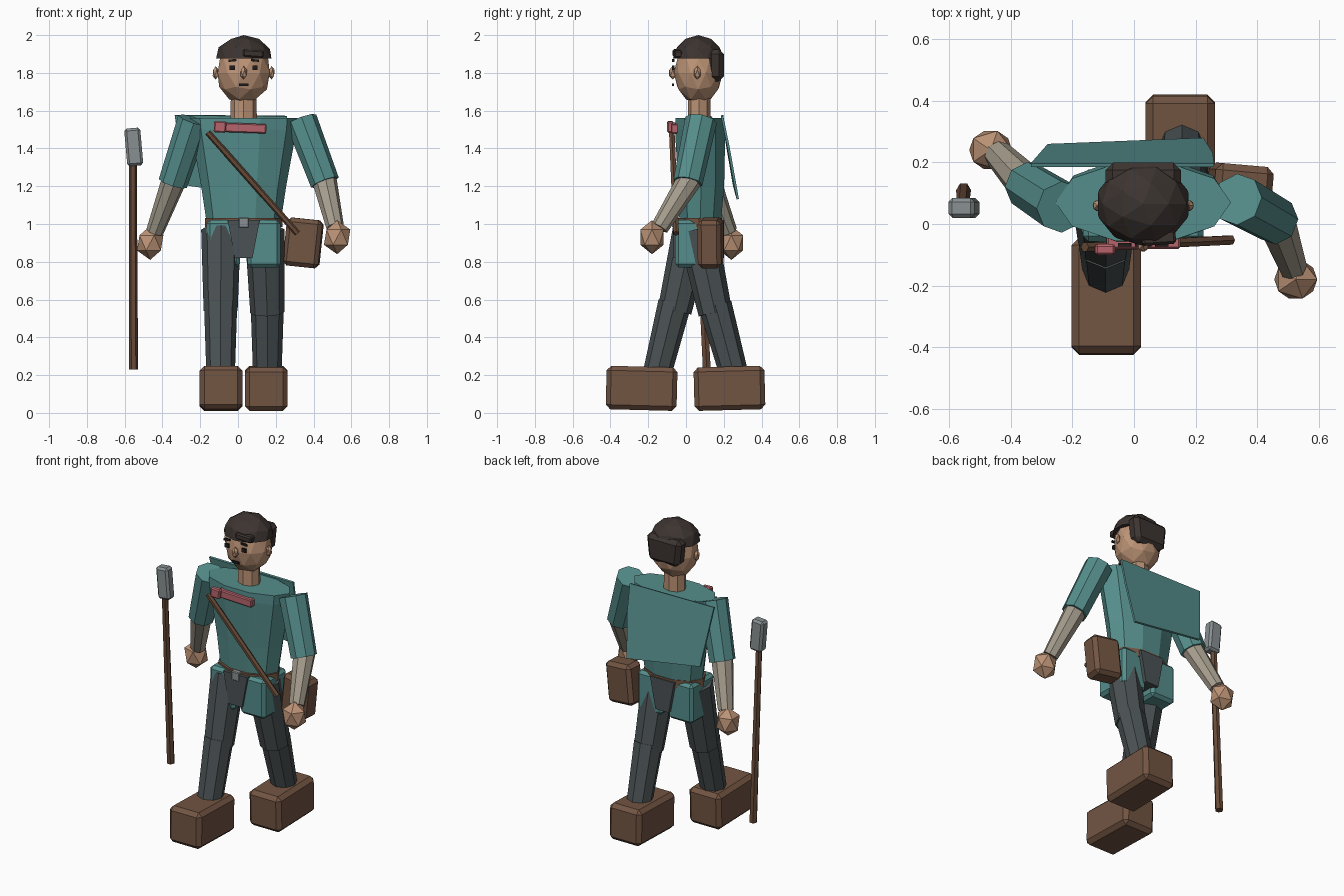
import bpy, bmesh
from math import sin, cos, pi, radians
from mathutils import Vector, Matrix, Euler

if "Cube" in bpy.data.objects:
    bpy.data.objects.remove(bpy.data.objects["Cube"])


def mat(name, r, g, b):
    m = bpy.data.materials.new(name)
    m.diffuse_color = (r, g, b, 1)
    m.use_nodes = True
    m.node_tree.nodes["Principled BSDF"].inputs["Base Color"].default_value = m.diffuse_color
    return m


TEAL = mat("teal_cloth", .09, .27, .26)
SKIN = mat("skin", .50, .29, .18)
HAIR = mat("dark_hair", .045, .034, .03)
BROWN = mat("leather", .17, .09, .055)
WOOD = mat("wood", .14, .07, .04)
SLATE = mat("trouser_cloth", .07, .085, .09)
CREAM = mat("linen", .38, .34, .27)
PINK = mat("scarf_cloth", .47, .13, .15)
STEEL = mat("steel", .25, .28, .29)
BLACK = mat("face_ink", .015, .012, .012)


def finish(name, bm, m):
    bmesh.ops.recalc_face_normals(bm, faces=bm.faces)
    me = bpy.data.meshes.new(name)
    bm.to_mesh(me)
    bm.free()
    ob = bpy.data.objects.new(name, me)
    bpy.context.collection.objects.link(ob)
    me.materials.append(m)
    return ob


def skin_rings(bm, rings):
    """Join rings of points into a capped shell."""
    loops = [[bm.verts.new(p) for p in r] for r in rings]
    n = len(loops[0])
    for a, b in zip(loops, loops[1:]):
        for i in range(n):
            j = (i + 1) % n
            bm.faces.new((a[i], a[j], b[j], b[i]))
    bm.faces.new(loops[0][::-1])
    bm.faces.new(loops[-1])


def tube(name, pts, radii, m, sides=8):
    pts = [Vector(p) for p in pts]
    rings = []
    for i, (p, r) in enumerate(zip(pts, radii)):
        d = pts[min(i + 1, len(pts) - 1)] - pts[max(i - 1, 0)]
        u = Vector((1, 0, 0)) - d * (d.x / d.length_squared)
        u.normalize()
        v = d.normalized().cross(u)
        rings.append([p + u * r * cos(2 * pi * k / sides) + v * r * sin(2 * pi * k / sides)
                      for k in range(sides)])
    bm = bmesh.new()
    skin_rings(bm, rings)
    return finish(name, bm, m)


def oval_stack(name, levels, m, sides=10):
    """levels: (z, cx, cy, rx, ry)"""
    bm = bmesh.new()
    skin_rings(bm, [[(cx + rx * cos(2 * pi * k / sides), cy + ry * sin(2 * pi * k / sides), z)
                     for k in range(sides)] for z, cx, cy, rx, ry in levels])
    return finish(name, bm, m)


def box(name, c, size, m, rot=(0, 0, 0), bevel=0.0, taper=1.0):
    bm = bmesh.new()
    bmesh.ops.create_cube(bm, size=1)
    for v in bm.verts:
        if v.co.z < 0:
            v.co.x *= taper
        v.co = Vector((v.co.x * size[0], v.co.y * size[1], v.co.z * size[2]))
    if bevel:
        bmesh.ops.bevel(bm, geom=bm.edges[:], offset=bevel, segments=1, affect='EDGES')
    r = Euler([radians(a) for a in rot]).to_matrix().to_4x4()
    bmesh.ops.transform(bm, matrix=Matrix.Translation(c) @ r, verts=bm.verts)
    return finish(name, bm, m)


def ball(name, c, size, m, sub=1, cut=None):
    bm = bmesh.new()
    bmesh.ops.create_icosphere(bm, subdivisions=sub, radius=1)
    bmesh.ops.transform(bm, matrix=Matrix.Translation(c) @ Matrix.Diagonal((*size, 1)), verts=bm.verts)
    if cut is not None:
        geom = bm.verts[:] + bm.edges[:] + bm.faces[:]
        res = bmesh.ops.bisect_plane(bm, geom=geom, plane_co=(0, 0, cut), plane_no=(0, 0, 1), clear_inner=True)
        bmesh.ops.contextual_create(bm, geom=[e for e in res["geom_cut"] if isinstance(e, bmesh.types.BMEdge)])
    return finish(name, bm, m)


CX, CY = 0.03, 0.065

# Head and neck
ball("head", (CX, CY, 1.80), (.145, .13, .165), SKIN, 2)
oval_stack("neck", [(1.53, CX, .07, .07, .06), (1.68, CX, .07, .068, .06)], SKIN, 8)
for s, side in ((-1, "left"), (1, "right")):
    ball(side + "_ear", (CX + s * .148, .06, 1.80), (.018, .02, .036), SKIN)
    box(side + "_eye", (CX + s * .06, -.067, 1.828), (.028, .012, .024), BLACK)
    box(side + "_brow", (CX + s * .06, -.067, 1.866), (.042, .012, .012), BLACK, (0, s * 6, 0))
ball("nose", (CX, -.07, 1.80), (.02, .022, .036), SKIN)
box("mouth", (CX, -.068, 1.737), (.052, .01, .013), BLACK)

# Hair
ball("hair_cap", (CX, CY, 1.865), (.156, .138, .135), HAIR, 2, cut=1.875)
box("hair_back", (CX, .155, 1.84), (.25, .09, .17), HAIR, bevel=.025, taper=.85)
box("hair_fringe", (.08, -.045, 1.902), (.11, .045, .04), HAIR, (0, 4, 4), .008)

# Torso, hips and skirt panels
oval_stack("tunic_body", [(1.0, CX, .075, .195, .115), (1.2, CX, .08, .225, .128),
                          (1.5, CX, .075, .28, .14), (1.56, CX, .07, .285, .132)], TEAL)
box("hips", (CX, .065, .92), (.17, .27, .2), SLATE, taper=.55)
for s, side in ((-1, "left"), (1, "right")):
    box(side + "_skirt_panel", (CX + s * .108, .06, .895), (.175, .235, .25), TEAL, (0, 0, 0), .018)

# Cape panel behind the shoulders
outline = [(-.335, .185, 1.575), (.26, .185, 1.57), (.255, .22, 1.40),
           (.225, .268, 1.13), (-.28, .248, 1.205)]
bm = bmesh.new()
skin_rings(bm, [outline, [(x, y + .012, z + .003) for x, y, z in outline]])
finish("cape", bm, TEAL)

# Belt, buckle, scarf and strap
oval_stack("belt", [(.983, CX, .07, .205, .128), (1.032, CX, .07, .205, .128)], BROWN)
box("buckle", (CX, -.058, 1.007), (.056, .03, .056), STEEL, bevel=.005)
box("scarf_band", (.03, -.058, 1.508), (.24, .045, .05), PINK, (0, 2, 0), .006)
box("scarf_knot", (-.095, -.083, 1.514), (.065, .035, .06), PINK, (0, 3, 0), .007)
a, b = Vector((-.16, -.075, 1.485)), Vector((.315, -.052, .95))
tube("shoulder_strap", [a, b], [.017, .017], WOOD, 6)
box("satchel", (.345, .13, .90), (.19, .125, .255), BROWN, (0, 6, -5), .022)

# Arms: sleeve, forearm, hand
arms = {
    "left": ((-.235, .055, 1.55), (-.345, .125, 1.215), (-.44, .225, .96), (-.465, .24, .90)),
    "right": ((.335, .08, 1.55), (.46, .01, 1.22), (.515, -.14, .98), (.525, -.18, .93)),
}
for side, (sh, el, wr, hd) in arms.items():
    tube(side + "_sleeve", [sh, el], [.085, .078], TEAL)
    e = Vector(el)
    e2 = e + (e - Vector(wr)).normalized() * .02
    tube(side + "_forearm", [e2, wr], [.066, .047], CREAM)
    ball(side + "_hand", hd, (.078, .073, .09), SKIN)

# Legs: thigh, shin, boot
legs = {
    "left": ((-.09, .035, .97), (-.092, -.06, .56), (-.092, -.15, .22)),
    "right": ((.14, .06, .97), (.155, .155, .55), (.155, .25, .22)),
}
for side, (hip, knee, ankle) in legs.items():
    k = Vector(knee)
    tube(side + "_thigh", [hip, k - Vector((0, 0, .02))], [.105, .09], SLATE)
    tube(side + "_shin", [k + Vector((0, 0, .02)), ankle], [.088, .076], SLATE)
box("left_boot", (-.09, -.235, .13), (.225, .375, .23), BROWN, (-1.5, 0, 0), .024)
box("right_boot", (.15, .23, .13), (.225, .375, .23), BROWN, (1.5, 0, 0), .024)

# Mallet carried beside the left hand
tube("mallet_shaft", [(-.553, .11, .23), (-.556, .055, 1.33)], [.024, .02], WOOD, 6)
box("mallet_head", (-.552, .052, 1.408), (.085, .065, .2), STEEL, (0, -5, 0), .013)
